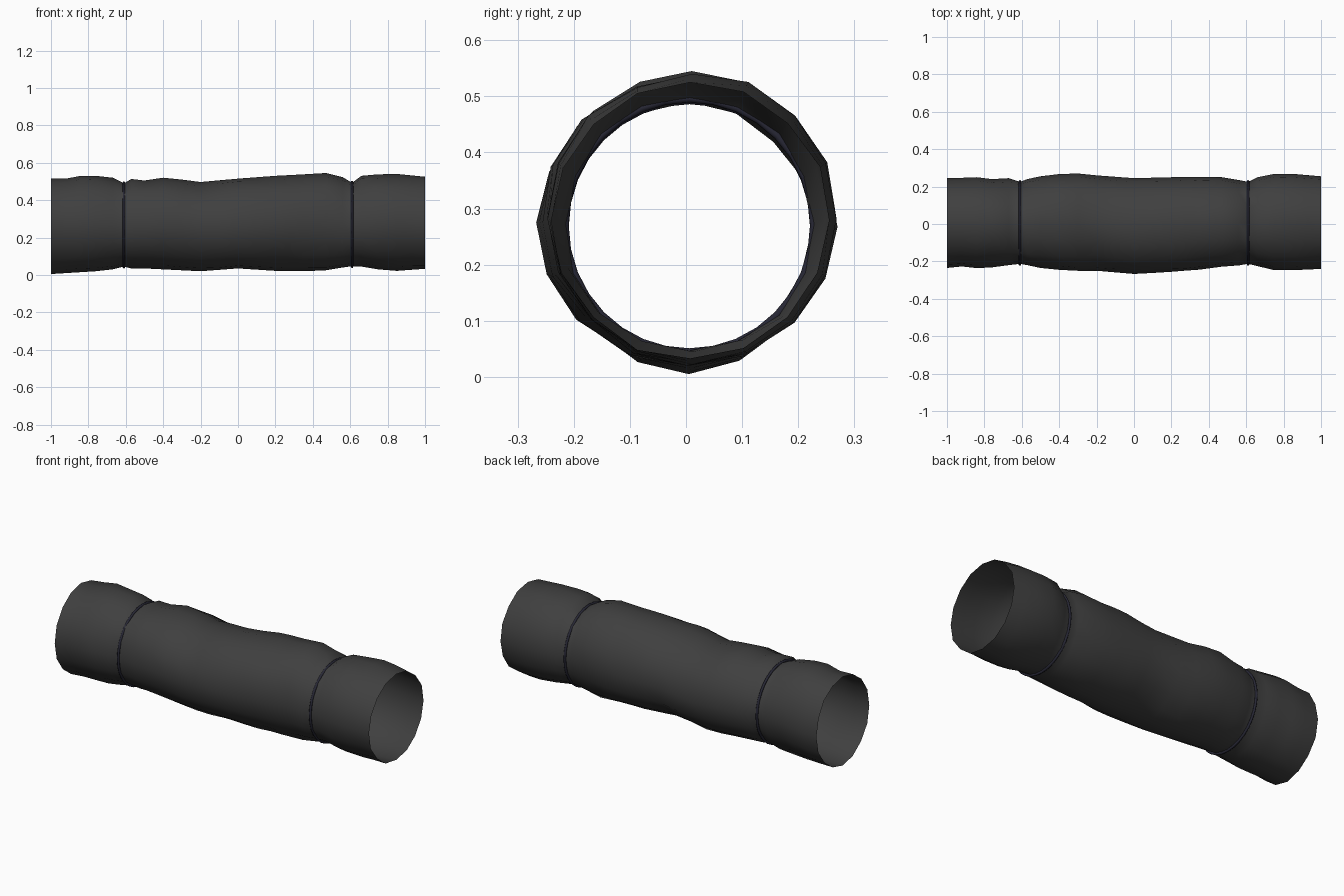
import bpy
import bmesh
import math
from mathutils import Vector, noise

SIDES = 16
cube = bpy.data.objects.get("Cube")
if cube:
    bpy.data.objects.remove(cube, do_unlink=True)


def make_material(name, colour):
    material = bpy.data.materials.new(name)
    material.use_nodes = True
    material.diffuse_color = colour
    shader = material.node_tree.nodes["Principled BSDF"]
    shader.inputs["Base Color"].default_value = colour
    shader.inputs["Roughness"].default_value = 0.8
    return material


cloth = make_material("charcoal cloth", (0.05, 0.05, 0.05, 1))
cord = make_material("dark navy cord", (0.02, 0.02, 0.035, 1))

# Sleeve outline along its length: x, underside, top, front, back
stations = [
    (-1, .005, .515, -.235, .245),
    (-.92, .01, .515, -.227, .247),
    (-.84, .015, .53, -.236, .25),
    (-.76, .02, .53, -.232, .24),
    (-.67, .03, .52, -.22, .245),
    (-.61, .045, .49, -.213, .225),
    (-.57, .035, .513, -.22, .24),
    (-.5, .035, .505, -.235, .255),
    (-.4, .03, .52, -.245, .267),
    (-.3, .025, .51, -.25, .27),
    (-.2, .02, .497, -.25, .26),
    (0, .035, .515, -.267, .245),
    (.2, .022, .53, -.257, .25),
    (.35, .02, .538, -.248, .252),
    (.47, .025, .545, -.23, .25),
    (.56, .04, .523, -.222, .235),
    (.61, .047, .493, -.213, .225),
    (.66, .045, .53, -.225, .25),
    (.75, .03, .538, -.247, .268),
    (.85, .022, .54, -.247, .268),
    (1, .033, .525, -.24, .255),
]


def outline(x):
    """Interpolate the outline at any position along the sleeve."""
    for a, b in zip(stations, stations[1:]):
        if a[0] <= x <= b[0]:
            t = (x - a[0]) / (b[0] - a[0])
            return [p + (q - p) * t for p, q in zip(a[1:], b[1:])]


def section_point(x, angle, wrinkle=0.0):
    low, high, front, back = outline(x)
    c, s = math.cos(angle), math.sin(angle)
    scale = 1.0
    # Wrinkles fade towards the measured outline on the four sides
    fade = abs(math.sin(2 * angle))
    scale += wrinkle * fade * noise.noise(Vector((x * 5, c * 2, s * 2)))
    # Broad dent in the lower front
    if wrinkle and c < 0:
        scale -= 0.025 * math.exp(-((x - .35) / .15) ** 2 - ((s + .2) / .3) ** 2)
    return Vector((x, (front + back) / 2 + (back - front) / 2 * c * scale,
                   (low + high) / 2 + (high - low) / 2 * s * scale))


def finish(name, bm, material):
    bmesh.ops.recalc_face_normals(bm, faces=bm.faces)
    mesh = bpy.data.meshes.new(name)
    bm.to_mesh(mesh)
    bm.free()
    mesh.materials.append(material)
    obj = bpy.data.objects.new(name, mesh)
    bpy.context.collection.objects.link(obj)
    bpy.ops.object.select_all(action="DESELECT")
    obj.select_set(True)
    bpy.context.view_layer.objects.active = obj
    bpy.ops.object.shade_smooth_by_angle(angle=math.radians(60))
    return obj


def loft(bm, rows, closed=False):
    """Skin a series of closed rows of points."""
    loops = [[bm.verts.new(p) for p in row] for row in rows]
    pairs = list(zip(loops, loops[1:]))
    if closed:
        pairs.append((loops[-1], loops[0]))
    for a, b in pairs:
        for i in range(len(a)):
            j = (i + 1) % len(a)
            bm.faces.new((a[i], a[j], b[j], b[i]))


angles = [math.tau * i / SIDES for i in range(SIDES)]

# Open-ended sleeve, with an extra section between the wider stations
positions = []
for a, b in zip(stations, stations[1:]):
    positions.append(a[0])
    if b[0] - a[0] > 0.12:
        positions.append((a[0] + b[0]) / 2)
positions.append(stations[-1][0])
bm = bmesh.new()
loft(bm, [[section_point(x, a, 0.06) for a in angles] for x in positions])
finish("sleeve", bm, cloth)

# Thin cords tied round both pinched necks
for name, x in (("right_cord", -.61), ("left_cord", .61)):
    low, high, front, back = outline(x)
    centre = Vector((x, (front + back) / 2, (low + high) / 2))
    rows = []
    for a in (math.tau * i / (SIDES * 2) for i in range(SIDES * 2)):
        base = section_point(x, a)
        out = (base - centre).normalized()
        rows.append([base + out * (0.003 + 0.007 * math.sin(t)) +
                     Vector((0.007 * math.cos(t), 0, 0))
                     for t in (math.tau * k / 8 for k in range(8))])
    bm = bmesh.new()
    loft(bm, rows, closed=True)
    finish(name, bm, cord)
